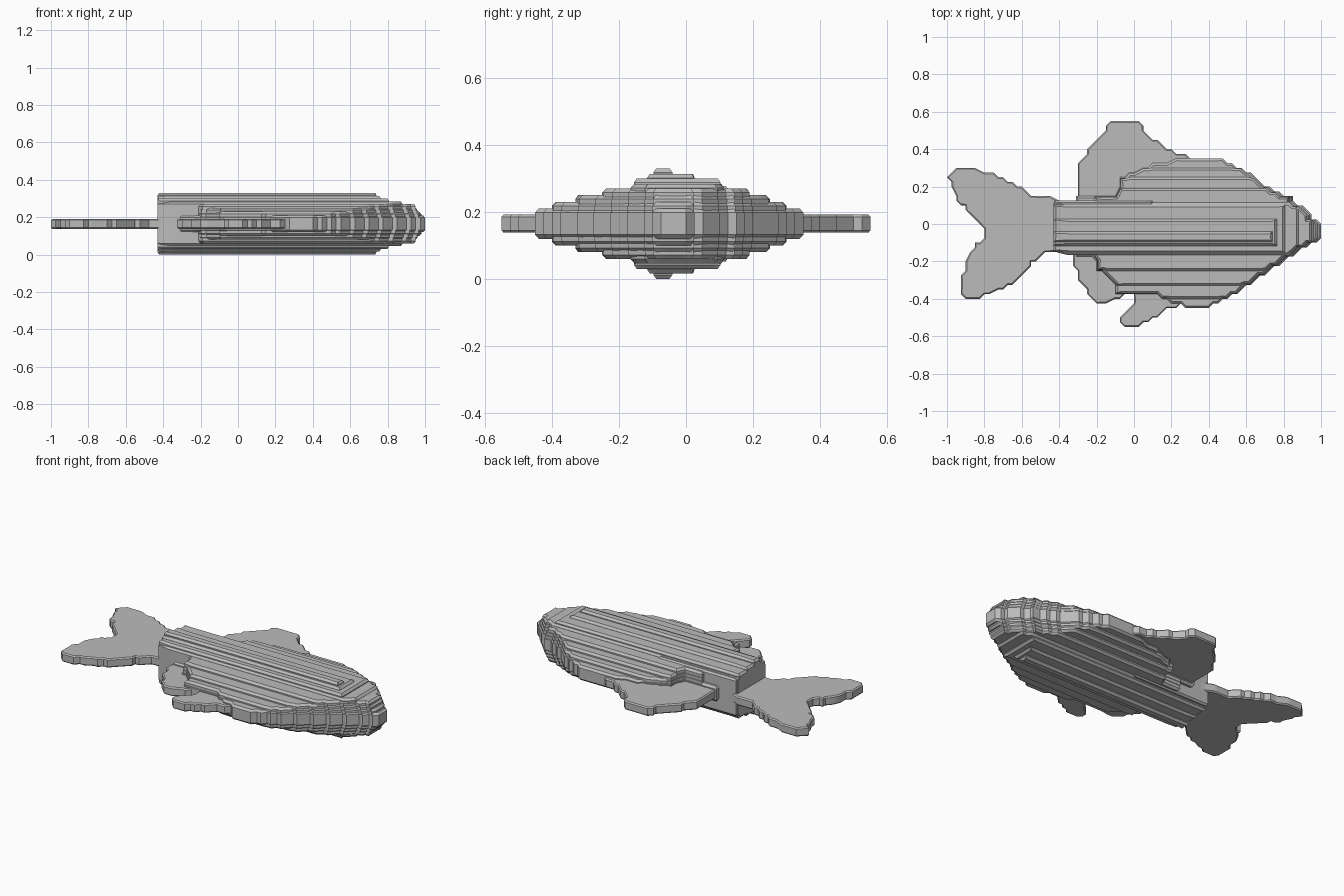
import bpy
import bmesh
from mathutils import Vector

MIDDLE = 0.165   # height of the plane of symmetry
GRID = 0.025     # size of the little steps along the edges

default_cube = bpy.data.objects.get("Cube")
if default_cube:
    bpy.data.objects.remove(default_cube, do_unlink=True)

grey = bpy.data.materials.new("plain grey")
grey.use_nodes = True
colour = (0.5, 0.5, 0.5, 1)
grey.diffuse_color = colour
grey.node_tree.nodes["Principled BSDF"].inputs["Base Color"].default_value = colour


def stepped(outline, spacing=0.03):
    """Resample an outline given in hundredths and snap it to the grid."""
    corners = [Vector(corner) / 100 for corner in outline]
    points = []
    for start, end in zip(corners, corners[1:] + corners[:1]):
        count = max(1, round((end - start).length / spacing))
        for i in range(count):
            point = start.lerp(end, i / count)
            points.append(Vector([round(value / GRID) * GRID for value in point]))
    return points


def without_repeats(points):
    return [p for i, p in enumerate(points) if (p - points[i - 1]).length > 0.002]


def clipped(points, low, high, shrink):
    """Shrink an outline a little and hold it inside a box."""
    centre = Vector((0.1, -0.05))
    result = []
    for point in points:
        moved = centre + (point - centre) * shrink
        result.append(Vector([min(max(value, a), b)
                              for value, a, b in zip(moved, low, high)]))
    return result


def slab(name, points, half, chamfer):
    """Extrude an outline both ways from the middle plane, with chamfered rims."""
    mesh = bpy.data.meshes.new(name)
    bm = bmesh.new()
    wall = half - chamfer
    points = without_repeats(points)
    bottom = bm.faces.new([bm.verts.new((p.x, p.y, MIDDLE - wall)) for p in points])
    bottom.normal_update()
    extruded = bmesh.ops.extrude_face_region(bm, geom=[bottom], use_keep_orig=True)
    raised = [g for g in extruded["geom"] if isinstance(g, bmesh.types.BMVert)]
    top = next(g for g in extruded["geom"] if isinstance(g, bmesh.types.BMFace))
    bmesh.ops.translate(bm, verts=raised, vec=(0, 0, 2 * wall))
    bmesh.ops.recalc_face_normals(bm, faces=bm.faces)
    for cap in (top, bottom):
        bmesh.ops.inset_region(bm, faces=[cap], thickness=chamfer, depth=chamfer)
    bmesh.ops.triangulate(bm, faces=[f for f in bm.faces if len(f.verts) > 4])
    bm.to_mesh(mesh)
    bm.free()
    mesh.materials.append(grey)
    part = bpy.data.objects.new(name, mesh)
    bpy.context.collection.objects.link(part)
    bpy.ops.object.select_all(action="DESELECT")
    part.select_set(True)
    bpy.context.view_layer.objects.active = part
    bpy.ops.object.shade_smooth_by_angle(angle=0.5)
    return part


# Thin fins, all lying in the middle plane
fins = {
    "tail_fin": [(-35, 13), (-47, 14), (-55, 16), (-65, 22), (-78, 28), (-94, 31),
                 (-100, 25), (-96, 16), (-87, 4), (-79, -4), (-88, -16), (-92, -27),
                 (-91, -40), (-84, -41), (-66, -32), (-56, -23), (-47, -16), (-35, -16)],
    "dorsal_fin": [(45, 33), (25, 37), (17, 41), (8, 47), (0, 56), (-10, 56),
                   (-16, 50), (-24, 40), (-29, 33), (-30, 10), (40, 10)],
    "anal_fin": [(-32, -12), (-32, -19), (-30, -30), (-24, -38), (-17, -43),
                 (-8, -40), (5, -30), (0, -12)],
    "pelvic_fin": [(-2, -46), (-8, -49), (-6, -54), (0, -55), (8, -53),
                   (16, -47), (26, -43), (20, -35), (2, -36)],
}
for name, outline in fins.items():
    slab(name, stepped(outline), half=0.027, chamfer=0.007)

# Body outline, shared by every terrace of the flanks
body = stepped([(100, -8), (100, 0), (96, 3), (84, 15), (70, 20), (65, 25), (47, 34),
                (30, 36), (10, 32), (-8, 25), (-9, 16), (-31, 15), (-43, 13),
                (-43, -16), (-22, -17), (-20, -24), (-10, -33), (-9, -38), (8, -37),
                (18, -40), (30, -46), (40, -45), (50, -40), (70, -27), (90, -13)])

# Terraces: half thickness, then lowest and highest corner of the box that holds each
terraces = [
    (0.045, (-0.31, -0.46), (1.0, 0.36)),
    (0.065, (-0.21, -0.40), (0.98, 0.30)),
    (0.085, (-0.21, -0.33), (0.96, 0.25)),
    (0.105, (-0.21, -0.25), (0.95, 0.19)),
    (0.118, (-0.43, -0.17), (0.91, 0.12)),
    (0.135, (-0.43, -0.16), (0.84, 0.11)),
    (0.148, (-0.43, -0.12), (0.80, 0.03)),
    (0.165, (-0.43, -0.10), (0.78, -0.04)),
]
for number, (half, low, high) in enumerate(terraces, start=1):
    shrink = 1 - 0.5 * (half - 0.045)
    # The tail end of the thick terraces stays flush
    if low[0] < -0.4:
        points = clipped(body, low, high, 1)
        points = clipped(points, low, (high[0], high[1]), shrink)
        points = [Vector((low[0], p.y)) if p.x < -0.37 else p for p in points]
    else:
        points = clipped(body, low, high, shrink)
    slab(f"body_terrace_{number}", points, half, chamfer=0.012)

# Tail root that joins the body to the tail fin
slab("tail_root", stepped([(-43, 12), (-43, -16), (10, -16), (10, 12)]),
     half=0.113, chamfer=0.01)
